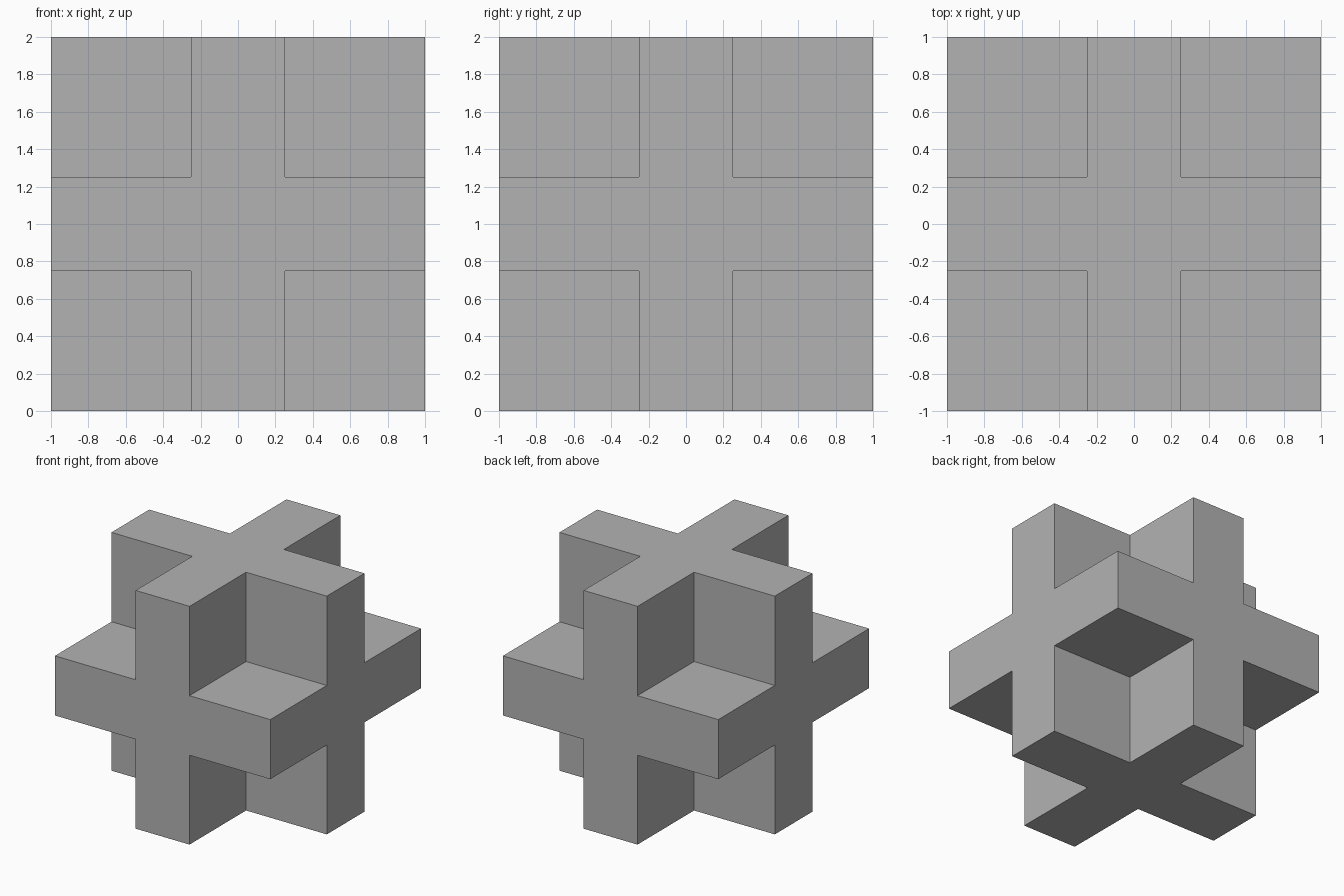
import bpy, bmesh
from itertools import product
from mathutils import Vector

default_cube = bpy.data.objects.get("Cube")
if default_cube:
    bpy.data.objects.remove(default_cube, do_unlink=True)

# Grid lines that split the cube into outer and middle layers
LINES = (-1.0, -0.25, 0.25, 1.0)

# Every cell except the eight corners
cells = {c for c in product((-1, 0, 1), repeat=3) if 0 in c}


def point(cell, corner):
    x, y, z = (LINES[c + 1 + k] for c, k in zip(cell, corner))
    return Vector((x, y, z + 1.0))


# Skin the exposed cell sides, then merge them into clean flat faces
bm = bmesh.new()
for cell in cells:
    for axis, side in product(range(3), (0, 1)):
        neighbour = list(cell)
        neighbour[axis] += 2 * side - 1
        if tuple(neighbour) in cells:
            continue
        verts = []
        for u, v in ((0, 0), (1, 0), (1, 1), (0, 1)):
            corner = [u, v]
            corner.insert(axis, side)
            verts.append(bm.verts.new(point(cell, corner)))
        bm.faces.new(verts)

bmesh.ops.remove_doubles(bm, verts=bm.verts[:], dist=0.001)
bmesh.ops.recalc_face_normals(bm, faces=bm.faces[:])
bmesh.ops.dissolve_limit(bm, angle_limit=0.02, verts=bm.verts[:], edges=bm.edges[:])

mesh = bpy.data.meshes.new("notched_cube")
bm.to_mesh(mesh)
bm.free()

# Plain grey finish
grey = bpy.data.materials.new("light_grey")
grey.use_nodes = True
colour = (0.45, 0.45, 0.45, 1.0)
grey.diffuse_color = colour
grey.node_tree.nodes["Principled BSDF"].inputs["Base Color"].default_value = colour
mesh.materials.append(grey)

bpy.context.collection.objects.link(bpy.data.objects.new("notched_cube", mesh))
